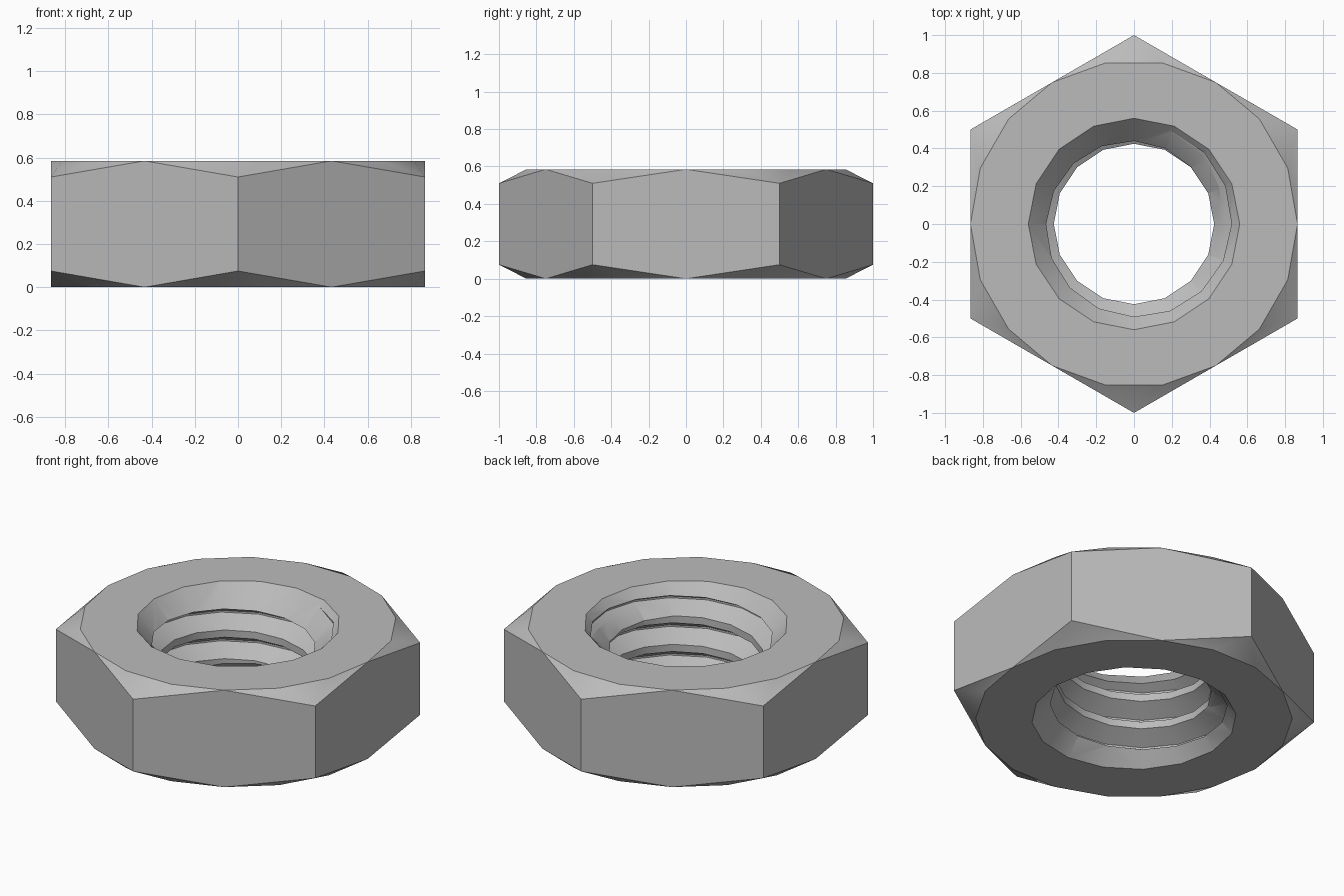
import bpy, bmesh
from math import cos, sin, radians, tau

if "Cube" in bpy.data.objects:
    bpy.data.objects.remove(bpy.data.objects["Cube"], do_unlink=True)

HEIGHT = 0.585
CHAMFER = 0.075       # drop of the corners below the flat faces
ACROSS = 0.866        # half the width across the flats
PITCH = 0.173
STEPS = 16            # bore facets per turn

steel = bpy.data.materials.new("steel grey")
steel.use_nodes = True
steel.diffuse_color = (0.5, 0.5, 0.5, 1)
steel.node_tree.nodes["Principled BSDF"].inputs["Base Color"].default_value = (0.5, 0.5, 0.5, 1)


def make_object(name, bm):
    bmesh.ops.recalc_face_normals(bm, faces=bm.faces)
    mesh = bpy.data.meshes.new(name)
    bm.to_mesh(mesh)
    bm.free()
    mesh.materials.append(steel)
    obj = bpy.data.objects.new(name, mesh)
    bpy.context.collection.objects.link(obj)
    return obj


def polar(bm, r, deg, z):
    a = radians(deg)
    return bm.verts.new((r * cos(a), r * sin(a), z))


# Hexagonal body with chamfered corners
def hex_body():
    bm = bmesh.new()
    rings, corners = [], []
    for z, corner_z in ((0, CHAMFER), (HEIGHT, HEIGHT - CHAMFER)):
        ring = [polar(bm, ACROSS, 20 * i, z) for i in range(18)]
        corner = [polar(bm, 1, 30 + 60 * i, corner_z) for i in range(6)]
        bm.faces.new(ring)
        for i in range(18):
            bm.faces.new((ring[i], ring[(i + 1) % 18], corner[i // 3]))
        rings.append(ring)
        corners.append(corner)
    (low, high), (c_low, c_high) = rings, corners
    for i in range(6):
        bm.faces.new((c_low[i - 1], low[3 * i], c_low[i],
                      c_high[i], high[3 * i], c_high[i - 1]))
    return make_object("hex_nut", bm)


# Screw-shaped rod that cuts the right-handed thread
def thread_cutter():
    profile = ((0, 0.53), (0.06, 0.53), (0.405, 0.425), (0.655, 0.425))
    n = len(profile)
    points = [(turn + t, r) for turn in range(-2, 6) for t, r in profile]
    bm = bmesh.new()
    cols = [[polar(bm, r, 360 * i / STEPS, (t + i / STEPS) * PITCH) for t, r in points]
            for i in range(STEPS)]
    for i in range(STEPS):
        seam = i == STEPS - 1
        a, b = cols[i], cols[(i + 1) % STEPS]
        shift = n if seam else 0
        for j in range(len(points) - 1 - shift):
            k = j + shift
            # triangulated, because helical quads are not planar
            bm.faces.new((a[j], b[k], b[k + 1]))
            bm.faces.new((a[j], b[k + 1], a[j + 1]))
    # the last column ends one turn early, so drop its loose tail
    bmesh.ops.delete(bm, geom=[v for v in bm.verts if not v.link_faces], context="VERTS")
    rim = [e for e in bm.edges if e.is_boundary]
    bottom = bm.verts.new((0, 0, -0.5))
    top = bm.verts.new((0, 0, HEIGHT + 0.9))
    for e in rim:
        mid_z = (e.verts[0].co.z + e.verts[1].co.z) / 2
        bm.faces.new((*e.verts, top if mid_z > HEIGHT / 2 else bottom))
    return make_object("thread_cutter", bm)


# Conical countersink at one mouth of the bore
def countersink_cutter(z, direction):
    bm = bmesh.new()
    loops = []
    for offset in (-0.25, 0.1):
        loops.append([polar(bm, 0.56 + 0.9 * offset, 360 * i / STEPS, z + direction * offset)
                      for i in range(STEPS)])
    for loop in loops:
        bm.faces.new(loop)
    for i in range(STEPS):
        j = (i + 1) % STEPS
        bm.faces.new((loops[0][i], loops[0][j], loops[1][j], loops[1][i]))
    return make_object("countersink_cutter", bm)


nut = hex_body()
cutters = [thread_cutter(), countersink_cutter(HEIGHT, 1), countersink_cutter(0, -1)]

bpy.ops.object.select_all(action="DESELECT")
nut.select_set(True)
bpy.context.view_layer.objects.active = nut
for cutter in cutters:
    cutter.hide_render = True
    mod = nut.modifiers.new("bore", "BOOLEAN")
    mod.operation = "DIFFERENCE"
    mod.solver = "EXACT"
    mod.object = cutter
    bpy.ops.object.modifier_apply(modifier=mod.name)
for cutter in cutters:
    bpy.data.objects.remove(cutter, do_unlink=True)

bpy.ops.object.shade_smooth_by_angle(angle=radians(25))
